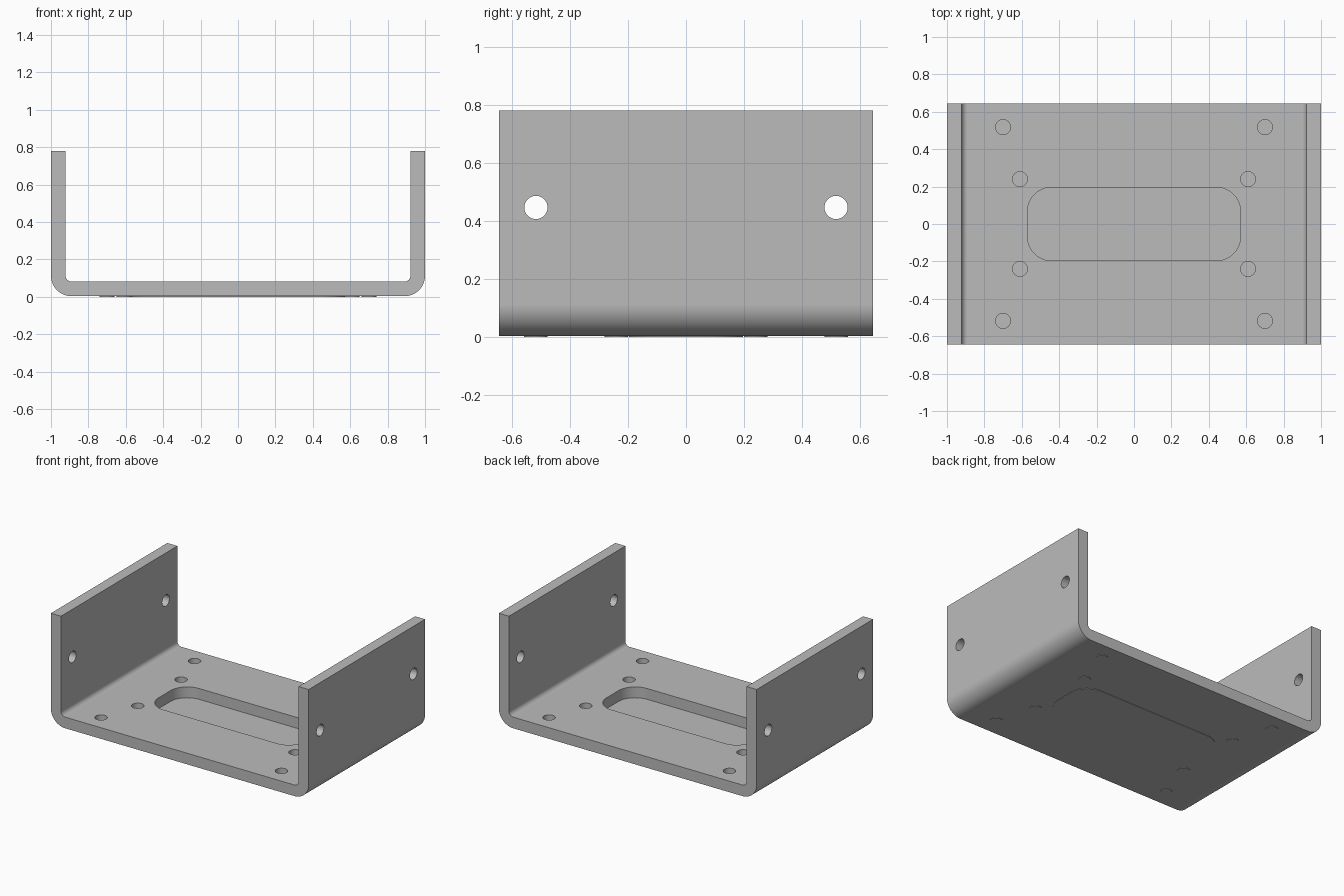
import bpy
import bmesh
from math import cos, sin, pi, radians
from mathutils import Matrix, Vector

cube = bpy.data.objects.get("Cube")
if cube:
    bpy.data.objects.remove(cube, do_unlink=True)

HALF_W, HALF_D, HEIGHT = 1.0, 0.645, 0.78
THICK, BASE = 0.078, 0.003
R_OUT, R_IN = 0.11, 0.032
HOLE_R, WALL_HOLE_Z = 0.04, 0.446
BASE_HOLES = [(0.7, 0.518), (0.61, 0.24)]
SLOT = (0.57, 0.196, 0.13)

grey = bpy.data.materials.new("bare metal grey")
grey.use_nodes = True
colour = (0.5, 0.5, 0.5, 1)
grey.diffuse_color = colour
grey.node_tree.nodes["Principled BSDF"].inputs["Base Color"].default_value = colour


def arc(cx, cy, r, start, end, steps):
    angles = [radians(start + (end - start) * i / steps) for i in range(steps + 1)]
    return [(cx + r * cos(a), cy + r * sin(a)) for a in angles]


def rounded_rect(hx, hy, r):
    pts = []
    for i, (sx, sy) in enumerate([(1, 1), (-1, 1), (-1, -1), (1, -1)]):
        pts += arc(sx * (hx - r), sy * (hy - r), r, 90 * i, 90 * i + 90, 12)
    return pts


def circle(r):
    return arc(0, 0, r, 0, 360, 32)[:-1]


def add_prism(bm, outline, low, high, matrix=Matrix()):
    """Extrude a flat outline from low to high, then place it."""
    verts = [bm.verts.new((x, y, low)) for x, y in outline]
    face = bm.faces.new(verts)
    top = bmesh.ops.extrude_face_region(bm, geom=[face], use_keep_orig=True)["geom"]
    moved = [v for v in top if isinstance(v, bmesh.types.BMVert)]
    bmesh.ops.translate(bm, verts=moved, vec=(0, 0, high - low))
    bmesh.ops.transform(bm, matrix=matrix, verts=verts + moved)


def make_object(name, bm):
    bmesh.ops.recalc_face_normals(bm, faces=bm.faces)
    mesh = bpy.data.meshes.new(name)
    bm.to_mesh(mesh)
    bm.free()
    mesh.materials.append(grey)
    obj = bpy.data.objects.new(name, mesh)
    bpy.context.collection.objects.link(obj)
    return obj


def add_base_openings(bm, low, high, grow=0.0):
    """Slot and eight round holes of the base."""
    hx, hy, r = SLOT
    add_prism(bm, rounded_rect(hx + grow, hy + grow, r + grow), low, high)
    for x, y in BASE_HOLES:
        for sx in (-1, 1):
            for sy in (-1, 1):
                place = Matrix.Translation((sx * x, sy * y, 0))
                add_prism(bm, circle(HOLE_R + grow), low, high, place)


# Bent channel: right half of the section, mirrored, extruded along y
inner_x, floor_z = HALF_W - THICK, BASE + THICK
outer = arc(HALF_W - R_OUT, BASE + R_OUT, R_OUT, -90, 0, 20) + [(HALF_W, HEIGHT)]
inner = [(inner_x, HEIGHT)] + arc(inner_x - R_IN, floor_z + R_IN, R_IN, 0, -90, 12)
half = outer + inner
section = half + [(-x, z) for x, z in reversed(half)]
bm = bmesh.new()
add_prism(bm, section, -HALF_D, HALF_D, Matrix.Rotation(pi / 2, 4, "X"))
bracket = make_object("bent_bracket", bm)

# Cutter for the base openings and the holes across both walls
bm = bmesh.new()
add_base_openings(bm, -0.1, 0.15)
for y in (-0.517, 0.517):
    place = Matrix.Translation(Vector((0, y, WALL_HOLE_Z))) @ Matrix.Rotation(pi / 2, 4, "Y")
    add_prism(bm, circle(HOLE_R), -1.2, 1.2, place)
cutter = make_object("hole_cutter", bm)
cutter.hide_render = True

cut = bracket.modifiers.new("holes", "BOOLEAN")
cut.operation = "DIFFERENCE"
cut.solver = "EXACT"
cut.object = cutter
bpy.ops.object.select_all(action="DESELECT")
bpy.context.view_layer.objects.active = bracket
bracket.select_set(True)
bpy.ops.object.modifier_apply(modifier=cut.name)
bpy.data.objects.remove(cutter, do_unlink=True)

# Thin closing plates under the base openings
bm = bmesh.new()
add_base_openings(bm, 0, BASE + 0.002, 0.0005)
plates = make_object("base_closing_plates", bm)

# Smooth bends and bores with crisp edges
plates.select_set(True)
bpy.ops.object.shade_smooth_by_angle(angle=radians(30))
for obj in (bracket, plates):
    weighted = obj.modifiers.new("even_shading", "WEIGHTED_NORMAL")
    weighted.keep_sharp = True
